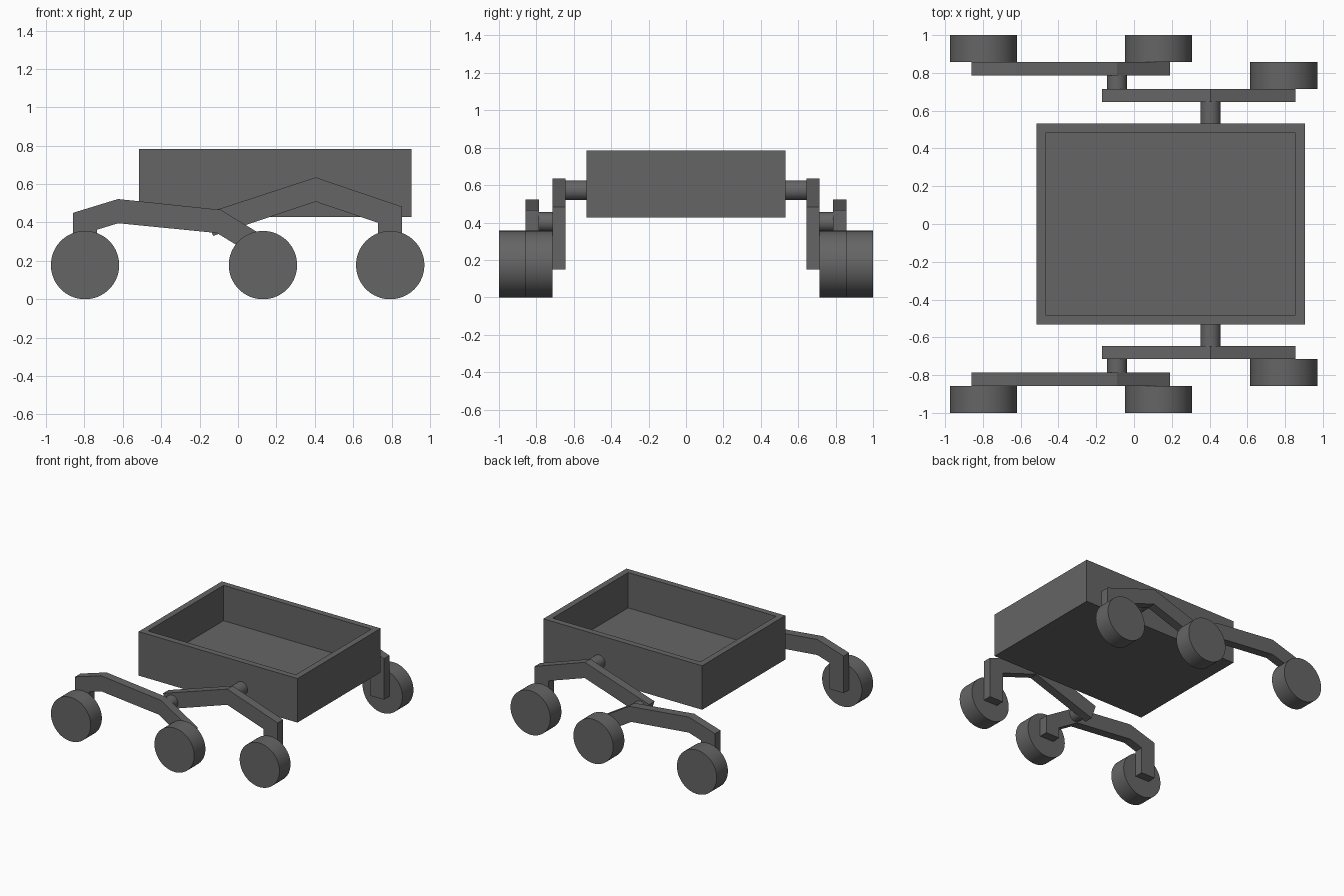
import bpy
import bmesh
import math

cube = bpy.data.objects.get("Cube")
if cube:
    bpy.data.objects.remove(cube, do_unlink=True)

grey = bpy.data.materials.new("dark grey")
grey.use_nodes = True
tone = (0.13, 0.13, 0.13, 1)
grey.diffuse_color = tone
grey.node_tree.nodes["Principled BSDF"].inputs["Base Color"].default_value = tone


def finish(name, bm):
    """Turn a bmesh into a coloured object."""
    bmesh.ops.recalc_face_normals(bm, faces=bm.faces)
    mesh = bpy.data.meshes.new(name)
    bm.to_mesh(mesh)
    bm.free()
    mesh.materials.append(grey)
    obj = bpy.data.objects.new(name, mesh)
    bpy.context.collection.objects.link(obj)
    return obj


def bar(name, outline, y0, y1):
    """Extrude an outline in the x-z plane from y0 to y1."""
    bm = bmesh.new()
    face = bm.faces.new([bm.verts.new((x, y0, z)) for x, z in outline])
    new = bmesh.ops.extrude_face_region(bm, geom=[face])["geom"]
    verts = [v for v in new if isinstance(v, bmesh.types.BMVert)]
    bmesh.ops.translate(bm, verts=verts, vec=(0, y1 - y0, 0))
    return finish(name, bm)


def cylinder(name, x, z, radius, y0, y1):
    """Cylinder along y with a smooth rim and flat caps."""
    bpy.ops.mesh.primitive_cylinder_add(
        vertices=64, radius=radius, depth=abs(y1 - y0),
        location=(x, (y0 + y1) / 2, z), rotation=(math.pi / 2, 0, 0))
    obj = bpy.context.object
    obj.name = name
    obj.data.materials.append(grey)
    bpy.ops.object.shade_smooth_by_angle(angle=math.radians(40))


# Open tray body: a box with its top face inset and pushed down
left, right, half, bottom, top, wall = -0.517, 0.905, 0.532, 0.428, 0.784, 0.07
bm = bmesh.new()
bmesh.ops.create_cube(bm, size=1)
bmesh.ops.scale(bm, vec=(right - left, 2 * half, top - bottom), verts=bm.verts)
bmesh.ops.translate(bm, vec=((left + right) / 2, 0, (bottom + top) / 2), verts=bm.verts)
lid = max(bm.faces, key=lambda f: f.calc_center_median().z)
bmesh.ops.inset_region(bm, faces=[lid], thickness=wall)
floor = bmesh.ops.extrude_face_region(bm, geom=[lid])["geom"]
bmesh.ops.translate(bm, vec=(0, 0, bottom + wall - top),
                    verts=[v for v in floor if isinstance(v, bmesh.types.BMVert)])
if lid.is_valid:
    bmesh.ops.delete(bm, geom=[lid], context='FACES_ONLY')
finish("tray_body", bm)

# Suspension outlines in the x-z plane
rocker = [(0.855, 0.15), (0.855, 0.482), (0.405, 0.635), (-0.17, 0.447),
          (-0.13, 0.33), (0.405, 0.508), (0.73, 0.398), (0.73, 0.15)]
bogie = [(-0.86, 0.15), (-0.86, 0.45), (-0.625, 0.522), (-0.09, 0.466),
         (0.19, 0.295), (0.19, 0.15), (0.065, 0.15), (0.065, 0.238),
         (-0.11, 0.345), (-0.625, 0.396), (-0.735, 0.362), (-0.735, 0.15)]

# Distances from the centre line where each layer starts and ends
layers = (0.532, 0.645, 0.715, 0.787, 0.857, 1.0)
wheel_r, rod_r = 0.178, 0.053

for side, label in ((-1, "front"), (1, "back")):
    y = [side * d for d in layers]
    cylinder(label + "_rocker_pivot", 0.405, 0.572, rod_r, y[0], y[1])
    bar(label + "_rocker_arm", rocker, y[1], y[2])
    cylinder(label + "_bogie_pivot", -0.09, 0.402, rod_r, y[2], y[3])
    bar(label + "_bogie_arm", bogie, y[3], y[4])
    cylinder(label + "_left_wheel", 0.793, wheel_r, wheel_r, y[2], y[4])
    cylinder(label + "_middle_wheel", 0.13, wheel_r, wheel_r, y[4], y[5])
    cylinder(label + "_right_wheel", -0.797, wheel_r, wheel_r, y[4], y[5])
